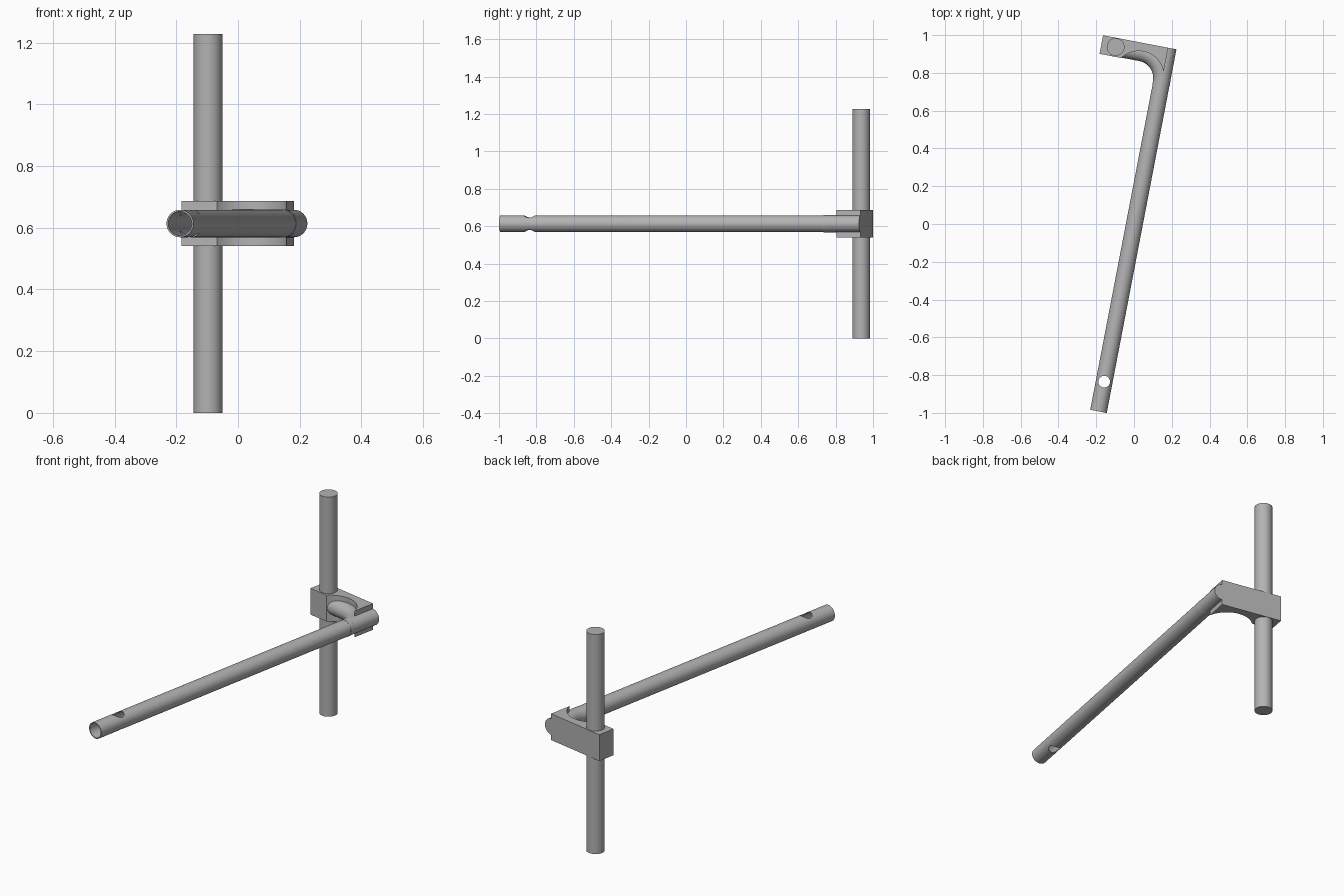
import bpy, bmesh, math
from mathutils import Matrix, Vector

cube = bpy.data.objects.get("Cube")
if cube:
    bpy.data.objects.remove(cube, do_unlink=True)

MID = 0.6135
# Bracket frame: x runs along the bracket, y runs along the tube
FRAME = Matrix.Translation((0.181, 0.933, MID)) @ Matrix.Rotation(math.radians(169.15), 4, 'Z')

gray = bpy.data.materials.new("plain_gray")
gray.use_nodes = True
COLOR = (0.45, 0.45, 0.45, 1)
gray.diffuse_color = COLOR
gray.node_tree.nodes["Principled BSDF"].inputs["Base Color"].default_value = COLOR


def add_object(name, bm):
    bmesh.ops.recalc_face_normals(bm, faces=bm.faces)
    mesh = bpy.data.meshes.new(name)
    bm.to_mesh(mesh)
    bm.free()
    mesh.materials.append(gray)
    obj = bpy.data.objects.new(name, mesh)
    bpy.context.collection.objects.link(obj)
    return obj


def select(obj):
    bpy.ops.object.select_all(action='DESELECT')
    obj.select_set(True)
    bpy.context.view_layer.objects.active = obj


def smooth(obj):
    select(obj)
    bpy.ops.object.shade_smooth_by_angle(angle=math.radians(35))


def cylinder(name, radius, start, end):
    start, end = Vector(start), Vector(end)
    axis = end - start
    matrix = Matrix.Translation((start + end) / 2) @ axis.to_track_quat('Z', 'Y').to_matrix().to_4x4()
    bm = bmesh.new()
    bmesh.ops.create_cone(bm, cap_ends=True, segments=64, radius1=radius, radius2=radius,
                          depth=axis.length, matrix=matrix)
    return add_object(name, bm)


def cut(obj, cutter):
    cutter.hide_render = True
    mod = obj.modifiers.new("cut", 'BOOLEAN')
    mod.operation, mod.solver, mod.object = 'DIFFERENCE', 'EXACT', cutter
    select(obj)
    bpy.ops.object.modifier_apply(modifier=mod.name)
    bpy.data.objects.remove(cutter, do_unlink=True)


# Upright rod
rod = cylinder("upright_rod", 0.0465, (-0.097, 0.937, 0), (-0.097, 0.937, 2 * MID))
smooth(rod)

# Long hollow tube with a cross hole near its open end
LENGTH = 1.96
tube = cylinder("long_tube", 0.0445, (0, 0, 0), (0, LENGTH, 0))
cut(tube, cylinder("bore_cutter", 0.039, (0, 0.22, 0), (0, LENGTH + 0.1, 0)))
cut(tube, cylinder("hole_cutter", 0.031, (0, 1.80, -0.1), (0, 1.80, 0.1)))
tube.matrix_world = FRAME
smooth(tube)

# Bracket block with a round scoop on the tube side
scoop_x, scoop_y, scoop_r = 0.125, 0.178, 0.134
first = math.atan2(0.1 - scoop_y, math.sqrt(scoop_r ** 2 - (0.1 - scoop_y) ** 2))
last = -math.acos(-scoop_x / scoop_r)
outline = [(0, 0), (0.351, 0), (0.351, 0.1)]
for i in range(33):
    t = first + (last - first) * i / 32
    outline.append((scoop_x + scoop_r * math.cos(t), scoop_y + scoop_r * math.sin(t)))
bm = bmesh.new()
face = bm.faces.new([bm.verts.new((x, y, -0.0735)) for x, y in outline])
top = bmesh.ops.extrude_face_region(bm, geom=[face])["geom"]
bmesh.ops.translate(bm, vec=(0, 0, 0.147), verts=[g for g in top if isinstance(g, bmesh.types.BMVert)])
block = add_object("bracket_block", bm)
block.matrix_world = FRAME
smooth(block)

# Elbow sweeping from the tube into the block
bend_r, bend_y = 0.138, 0.19
path = [(0, bend_y + 0.01)]
for i in range(25):
    t = math.pi / 2 * i / 24
    path.append((bend_r * (1 - math.cos(t)), bend_y - bend_r * math.sin(t)))
path.append((0.26, bend_y - bend_r))
curve = bpy.data.curves.new("elbow", 'CURVE')
curve.dimensions = '3D'
curve.bevel_depth = 0.0458
curve.bevel_resolution = 14
curve.use_fill_caps = True
spline = curve.splines.new('POLY')
spline.points.add(len(path) - 1)
for point, (x, y) in zip(spline.points, path):
    point.co = (x, y, 0, 1)
curve.materials.append(gray)
elbow = bpy.data.objects.new("elbow", curve)
bpy.context.collection.objects.link(elbow)
elbow.matrix_world = FRAME
select(elbow)
bpy.ops.object.convert(target='MESH')
smooth(bpy.context.view_layer.objects.active)
